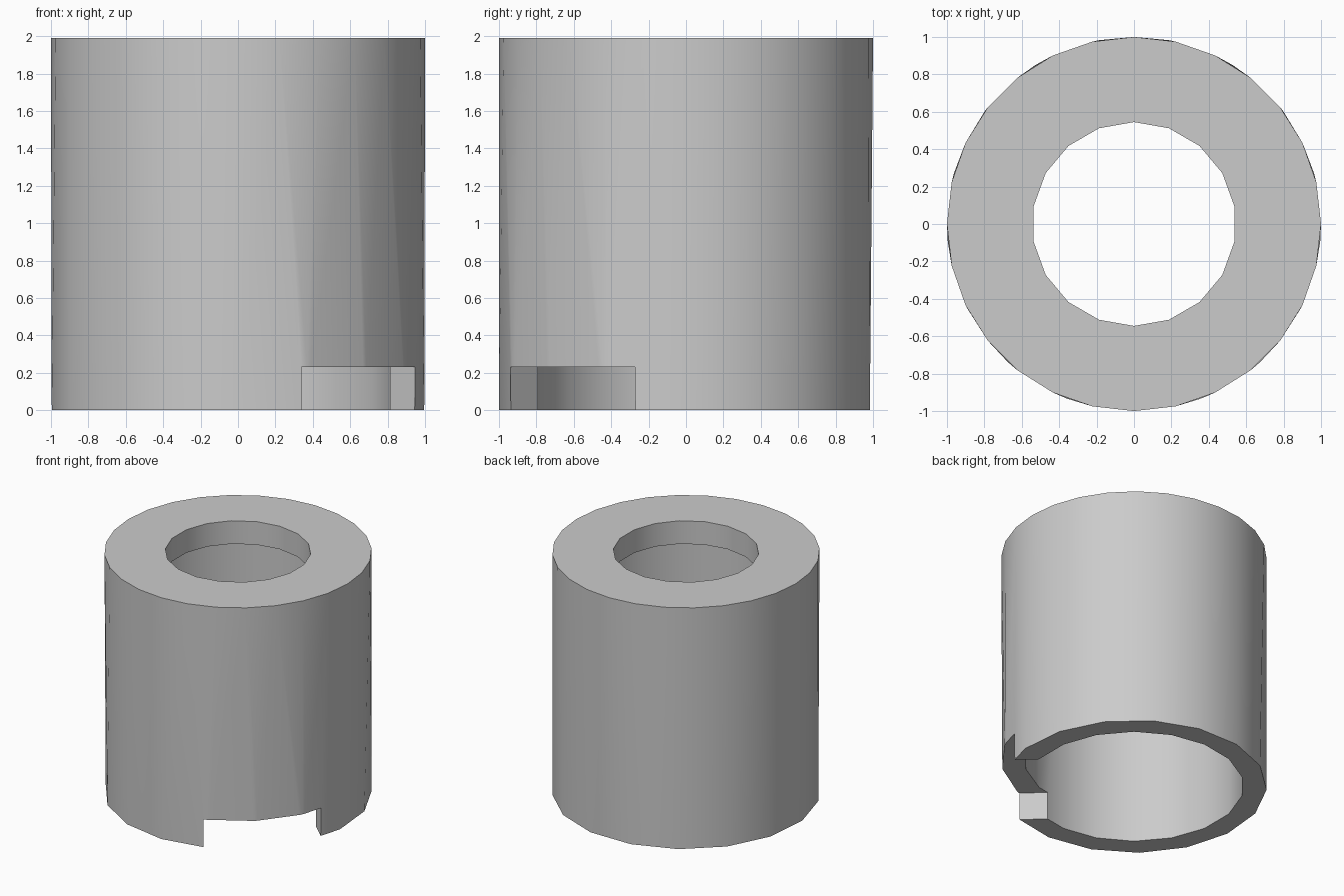
import bpy
import bmesh
from math import sin, cos, radians, pi, tau

if "Cube" in bpy.data.objects:
    bpy.data.objects.remove(bpy.data.objects["Cube"], do_unlink=True)

# Plain grey material
grey = bpy.data.materials.new("grey")
grey.use_nodes = True
colour = (0.6, 0.6, 0.6, 1)
grey.diffuse_color = colour
grey.node_tree.nodes["Principled BSDF"].inputs["Base Color"].default_value = colour

bm = bmesh.new()


def ring(radius, z, sides, start=0.0):
    """Ring of vertices, counter-clockwise from the start angle."""
    angles = [radians(start) + tau * i / sides for i in range(sides)]
    return [(a, bm.verts.new((radius * cos(a), radius * sin(a), z))) for a in angles]


def loft(a, b):
    """Join two rings, which may have different numbers of sides."""
    if len(a) == len(b):
        n = len(a)
        for i in range(n):
            j = (i + 1) % n
            bm.faces.new((a[i][1], a[j][1], b[j][1], b[i][1]))
        return
    a = a + [(a[0][0] + tau, a[0][1])]
    b = b + [(b[0][0] + tau, b[0][1])]
    i = j = 0
    while i < len(a) - 1 or j < len(b) - 1:
        step_a = j == len(b) - 1 or (i < len(a) - 1 and a[i + 1][0] <= b[j + 1][0])
        if step_a:
            bm.faces.new((a[i][1], a[i + 1][1], b[j][1]))
            i += 1
        else:
            bm.faces.new((a[i][1], b[j + 1][1], b[j][1]))
            j += 1


# Sleeve body: outer wall, top lip with a round hole, wider bore below
top, lip = 1.99, 1.80
rings = [
    ring(1.0, 0, 17, -90),
    ring(1.0, top, 28, -90),
    ring(0.545, top, 18, -90),
    ring(0.545, lip, 18, -90),
    ring(0.825, lip, 18, -90),
    ring(0.825, 0, 18, -90),
]
for a, b in zip(rings, rings[1:] + rings[:1]):
    loft(a, b)
bmesh.ops.recalc_face_normals(bm, faces=bm.faces)
mesh = bpy.data.meshes.new("sleeve")
bm.to_mesh(mesh)
bm.free()
mesh.materials.append(grey)
sleeve = bpy.data.objects.new("sleeve", mesh)
bpy.context.collection.objects.link(sleeve)

# Straight-sided notch through the lower rim
direction = radians(-43.25)
bpy.ops.mesh.primitive_cube_add(
    size=1, location=(0.85 * cos(direction), 0.85 * sin(direction), 0.03),
    rotation=(0, 0, direction), scale=(0.9, 0.9, 0.4))
cutter = bpy.context.object
cutter.name = "notch_cutter"
cutter.hide_render = True
cutter.data.materials.append(grey)

bpy.ops.object.select_all(action="DESELECT")
sleeve.select_set(True)
bpy.context.view_layer.objects.active = sleeve
cut = sleeve.modifiers.new("notch", "BOOLEAN")
cut.operation = "DIFFERENCE"
cut.solver = "EXACT"
cut.object = cutter
bpy.ops.object.modifier_apply(modifier=cut.name)
bpy.data.objects.remove(cutter, do_unlink=True)
bpy.ops.object.shade_smooth_by_angle(angle=pi / 6)
